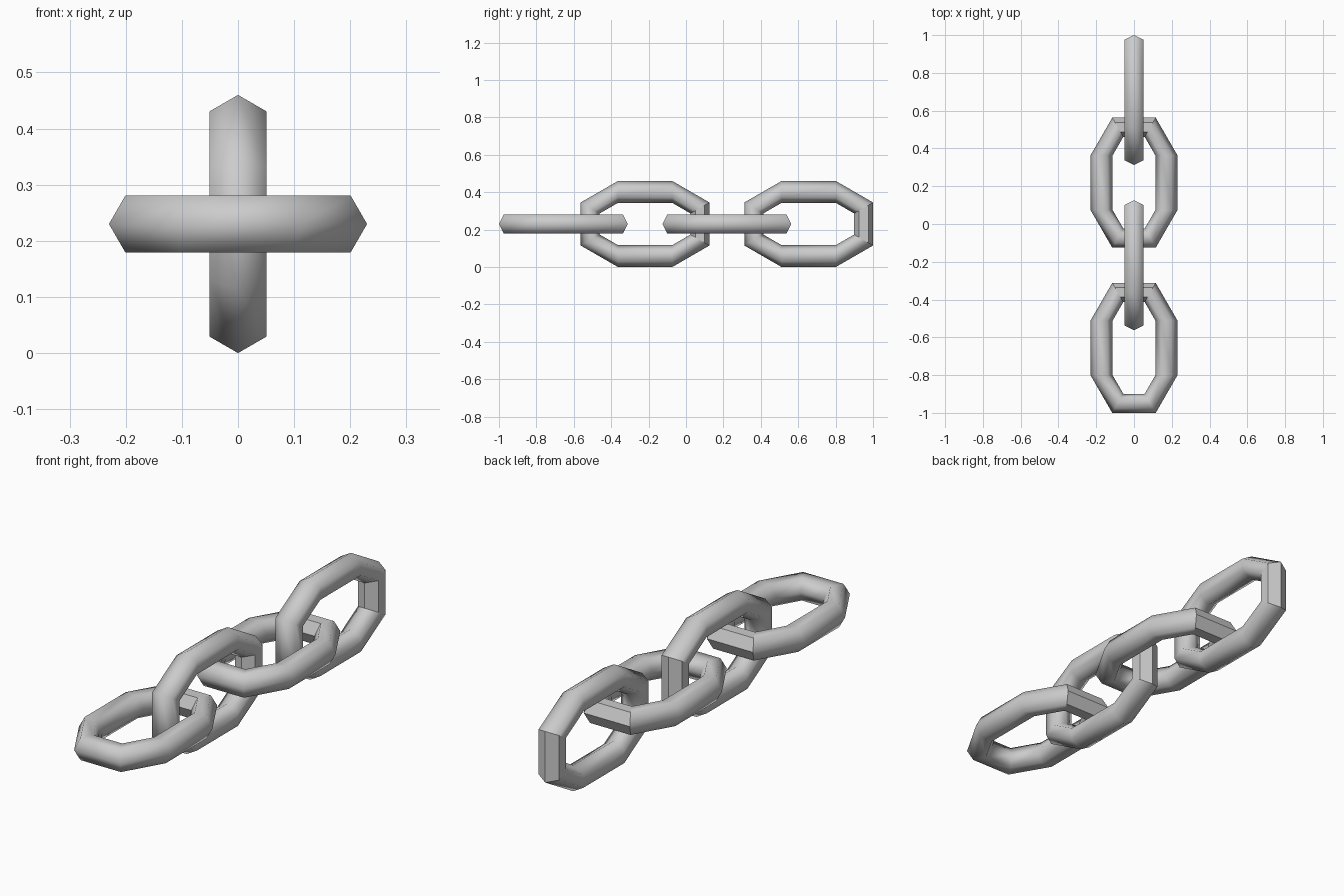
import bpy, bmesh
from math import cos, sin, pi, radians

if "Cube" in bpy.data.objects:
    bpy.data.objects.remove(bpy.data.objects["Cube"])

MAJOR, MINOR = 0.1715, 0.0585   # ring radius and hexagonal bar radius
STRETCH = 0.145                 # half length of the straight sides
CENTRE_Z = 0.23
SPACING = 0.4373


def chain_link(name, y, upright):
    # Six-sided ring, split at its side corners and pulled apart along y
    stations = [(0, 1), (60, 1), (120, 1), (180, 1),
                (180, -1), (240, -1), (300, -1), (360, -1)]
    bm = bmesh.new()
    rings = []
    for angle, side in stations:
        a = radians(angle)
        ring = []
        for k in range(6):
            t = k * pi / 3
            r = MAJOR + MINOR * cos(t)
            ring.append(bm.verts.new((r * cos(a), r * sin(a) + side * STRETCH,
                                      MINOR * sin(t))))
        rings.append(ring)
    n = len(rings)
    for i in range(n):
        a, b = rings[i], rings[(i + 1) % n]
        for k in range(6):
            m = (k + 1) % 6
            f = bm.faces.new((a[k], b[k], b[m], a[m]))
            f.smooth = i != 1        # the rear end bar is faceted
    # Sharp border around the faceted end bar
    for e in bm.edges:
        if len({f.smooth for f in e.link_faces}) == 2:
            e.smooth = False
    bmesh.ops.recalc_face_normals(bm, faces=bm.faces)
    mesh = bpy.data.meshes.new(name)
    bm.to_mesh(mesh)
    bm.free()
    obj = bpy.data.objects.new(name, mesh)
    bpy.context.collection.objects.link(obj)
    obj.location = (0, y, CENTRE_Z)
    if upright:
        obj.rotation_euler.y = pi / 2
    return obj


# Four interlocked links, alternately flat and upright
for i in range(4):
    chain_link(f"chain_link_{i + 1}", (i - 1.5) * SPACING, i % 2 == 1)
